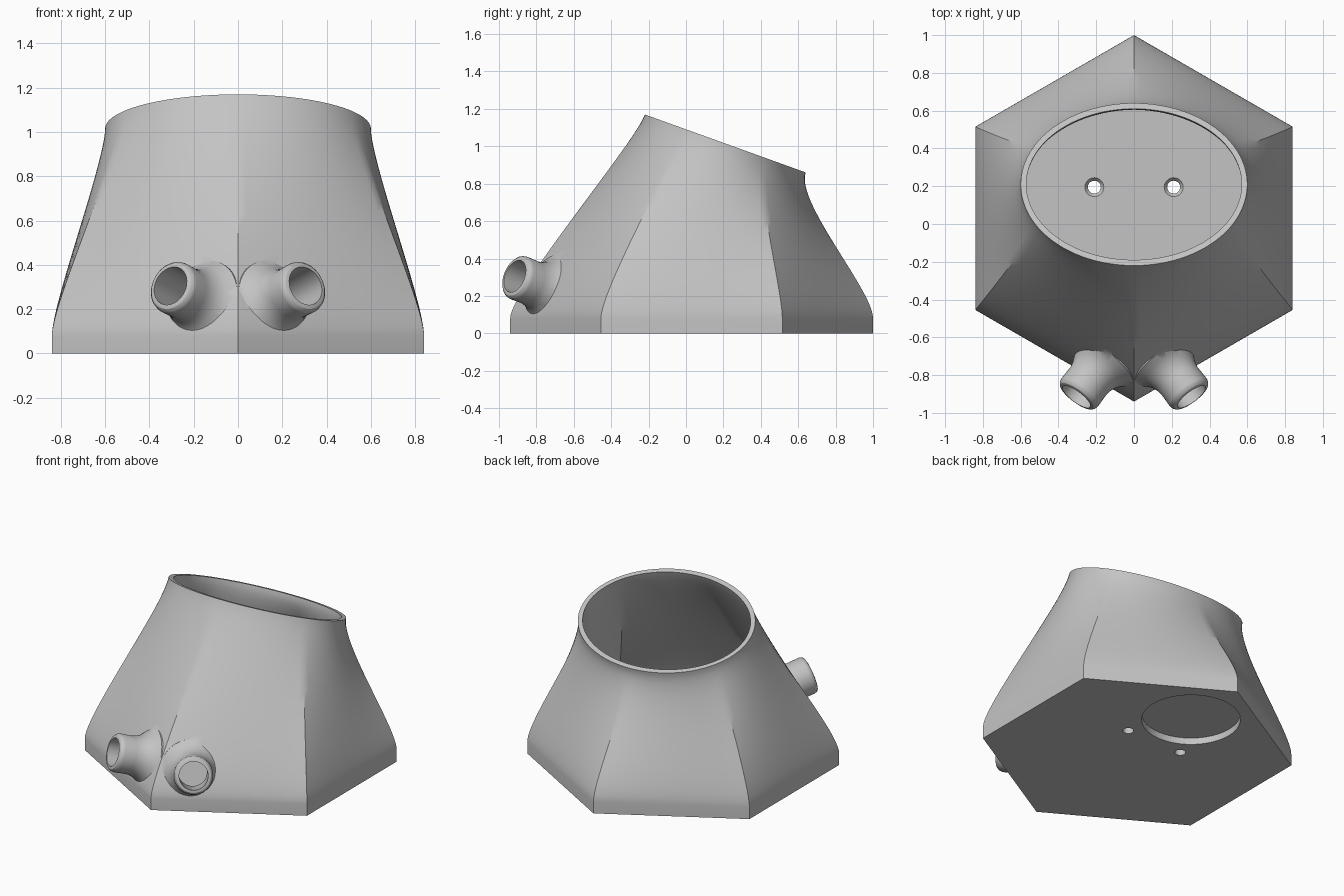
import bpy, bmesh, math
from mathutils import Vector, Matrix

old = bpy.data.objects.get("Cube")
if old:
    bpy.data.objects.remove(old)

grey = bpy.data.materials.new("light grey")
grey.use_nodes = True
colour = (0.55, 0.55, 0.55, 1)
grey.diffuse_color = colour
grey.node_tree.nodes["Principled BSDF"].inputs["Base Color"].default_value = colour

SEG, ROWS = 20, 24          # samples along each hexagon side, rows up the wall
WALL, FLOOR = 0.03, 0.08
RIM_NORMAL = Vector((0, 0.31, 0.86)).normalized()


def make_object(name, rings):
    """Closed solid skinned through equal-length rings of points."""
    bm = bmesh.new()
    loops = [[bm.verts.new(p) for p in ring] for ring in rings]
    for low, high in zip(loops, loops[1:]):
        for i in range(len(low)):
            j = (i + 1) % len(low)
            bm.faces.new((low[i], low[j], high[j], high[i]))
    bm.faces.new(loops[0][::-1])
    bm.faces.new(loops[-1])
    bmesh.ops.recalc_face_normals(bm, faces=bm.faces)
    mesh = bpy.data.meshes.new(name)
    bm.to_mesh(mesh)
    bm.free()
    mesh.materials.append(grey)
    obj = bpy.data.objects.new(name, mesh)
    bpy.context.collection.objects.link(obj)
    return obj


def hexagon(inset):
    radius = 0.97 - inset / math.cos(math.pi / 6)
    corners = [Vector((radius * math.cos(a), 0.03 + radius * math.sin(a), 0))
               for a in (math.radians(30 + 60 * k) for k in range(6))]
    return [corners[k].lerp(corners[(k + 1) % 6], s / SEG)
            for k in range(6) for s in range(SEG)]


def tilted_ellipse(inset):
    scale_x, scale_y = 0.6 - inset, 0.43 - inset
    ring = []
    for i in range(6 * SEG):
        a = math.radians(30 + 60 * i / SEG)
        y = scale_y * math.sin(a)
        ring.append(Vector((scale_x * math.cos(a), 0.21 + y, 1.015 - y * 0.36)))
    return ring


def loft(inset):
    """Hexagon flowing into the tilted oval, square to both ends."""
    start = [p + Vector((0, 0, FLOOR)) for p in hexagon(inset)]
    end = tilted_ellipse(inset)
    m0, m1 = Vector((0, 0, 0.45)), RIM_NORMAL * 0.5
    rings = []
    for r in range(ROWS + 1):
        t = r / ROWS
        h = t * t * (3 - 2 * t)
        bend = m0 * (t * (1 - t) ** 2) - m1 * (t * t * (1 - t))
        rings.append([a.lerp(b, h) + bend for a, b in zip(start, end)])
    return rings


def revolve(name, profile, matrix, sides=48):
    """Solid of revolution from (radius, height) pairs along local z."""
    rings = [[matrix @ Vector((r * math.cos(a), r * math.sin(a), z))
              for a in (2 * math.pi * i / sides for i in range(sides))]
             for r, z in profile]
    return make_object(name, rings)


def combine(target, tool, operation):
    bpy.context.view_layer.objects.active = target
    mod = target.modifiers.new("combine", "BOOLEAN")
    mod.operation, mod.solver, mod.object = operation, "EXACT", tool
    bpy.ops.object.modifier_apply(modifier=mod.name)
    bpy.data.objects.remove(tool)


# Outer shell
body = make_object("hollow_body", [hexagon(0)] + loft(0))

# Flared nozzles with rounded lips on the two front sides
tilt, heading = math.radians(18), math.radians(-53)
nozzle_profile = [(0.095, 0), (0.108, -0.004), (0.118, -0.015), (0.122, -0.03),
                  (0.12, -0.11), (0.126, -0.145), (0.14, -0.18),
                  (0.163, -0.21), (0.2, -0.24), (0.2, -0.26)]
frames = []
for side in (1, -1):
    axis = Vector((side * math.cos(heading) * math.cos(tilt),
                   math.sin(heading) * math.cos(tilt), math.sin(tilt)))
    frame = (Matrix.Translation((side * 0.305, -0.915, 0.305))
             @ axis.to_track_quat("Z", "Y").to_matrix().to_4x4())
    frames.append(frame)
    combine(body, revolve("nozzle", nozzle_profile, frame), "UNION")

# Inner cavity, open through the rim
inner = loft(WALL)
inner.append([p + RIM_NORMAL * 0.1 for p in inner[-1]])
combine(body, make_object("cavity", inner), "DIFFERENCE")

# Nozzle bores
for frame in frames:
    bore = revolve("bore", [(0.09, 0.05), (0.09, -0.42)], frame)
    combine(body, bore, "DIFFERENCE")

# Countersunk floor holes
for x in (-0.21, 0.21):
    hole = revolve("hole", [(0.034, -0.05), (0.034, 0.06), (0.05, FLOOR), (0.05, 0.1)],
                   Matrix.Translation((x, 0.195, 0)))
    combine(body, hole, "DIFFERENCE")

# Round recess under the base
recess = revolve("recess", [(0.306, -0.05), (0.306, 0.045)],
                 Matrix.Translation((0, 0.55, 0)), 64)
combine(body, recess, "DIFFERENCE")

# Smooth walls, sharp corners
bpy.ops.object.select_all(action="DESELECT")
body.select_set(True)
bpy.context.view_layer.objects.active = body
bpy.ops.object.shade_smooth_by_angle(angle=math.radians(30))
